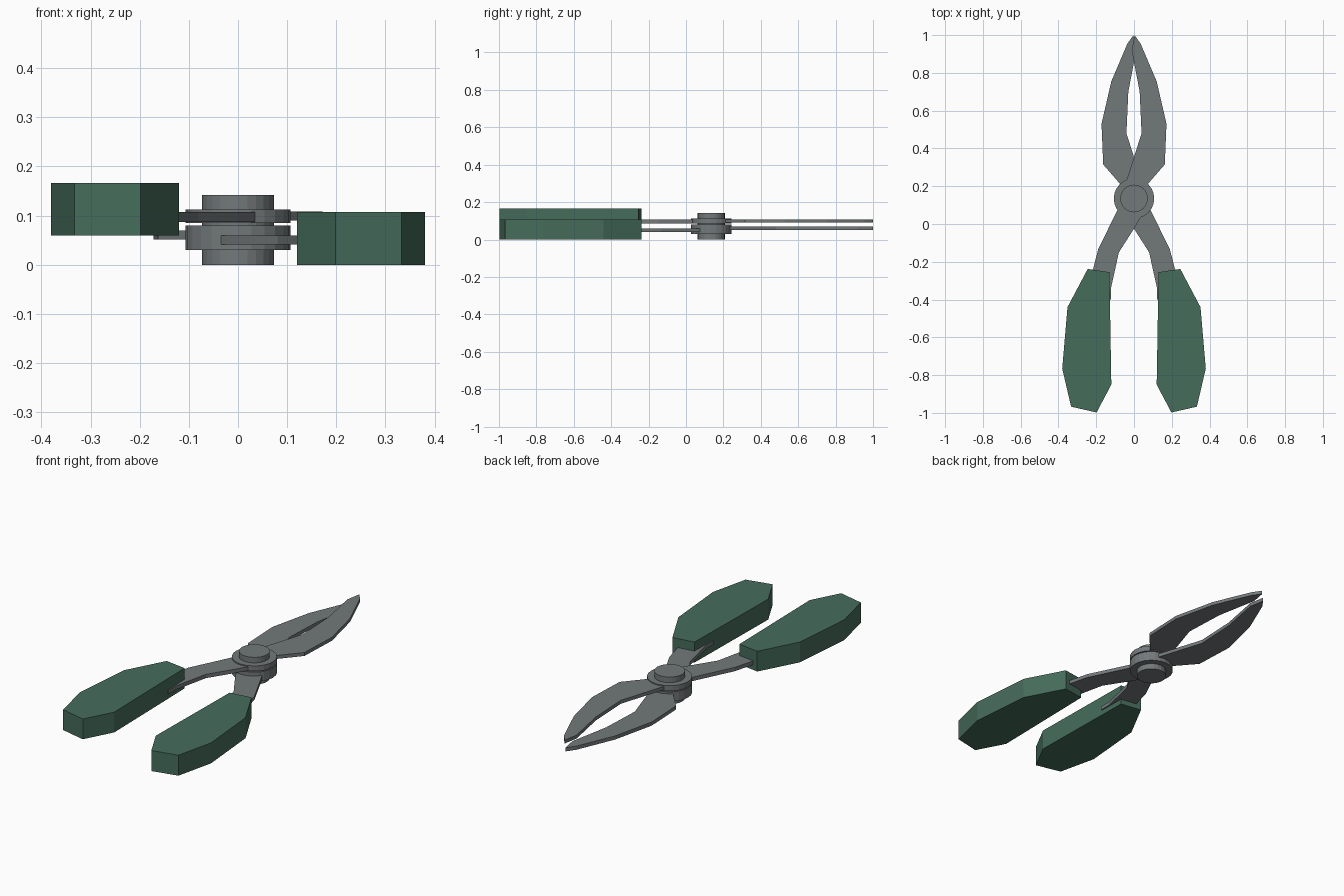
import bpy, bmesh
from math import cos, sin, pi

if "Cube" in bpy.data.objects:
    bpy.data.objects.remove(bpy.data.objects["Cube"])


def material(name, color):
    m = bpy.data.materials.new(name)
    m.diffuse_color = color
    m.use_nodes = True
    m.node_tree.nodes["Principled BSDF"].inputs["Base Color"].default_value = m.diffuse_color
    return m


steel = material("steel", (0.17, 0.19, 0.195, 1))
green = material("green_grip", (0.06, 0.15, 0.105, 1))


def prism(name, outline, z0, z1, mat, side=1):
    """Extrude a flat outline from z0 to z1; side=-1 mirrors it in x."""
    bm = bmesh.new()
    face = bm.faces.new([bm.verts.new((x * side, y, z0)) for x, y in outline])
    ext = bmesh.ops.extrude_face_region(bm, geom=[face])
    tops = [v for v in ext["geom"] if isinstance(v, bmesh.types.BMVert)]
    bmesh.ops.translate(bm, verts=tops, vec=(0, 0, z1 - z0))
    bmesh.ops.recalc_face_normals(bm, faces=bm.faces)
    mesh = bpy.data.meshes.new(name)
    bm.to_mesh(mesh)
    bm.free()
    mesh.materials.append(mat)
    ob = bpy.data.objects.new(name, mesh)
    bpy.context.collection.objects.link(ob)
    return ob


def disc(name, radius, z0, z1, sides=16):
    ring = [(radius * cos(2 * pi * i / sides), 0.135 + radius * sin(2 * pi * i / sides))
            for i in range(sides)]
    return prism(name, ring, z0, z1, steel)


# Outlines of the upper half: grip and arm on the left, jaw on the right
grip = [(-0.245, -0.238), (-0.13, -0.255), (-0.12, -0.85), (-0.198, -0.998),
        (-0.333, -0.967), (-0.38, -0.765), (-0.352, -0.44)]
arm = [(-0.085, 0.08), (-0.19, -0.135), (-0.225, -0.27), (-0.22, -0.4),
       (-0.122, -0.4), (-0.122, -0.34), (-0.08, -0.15), (0.0, -0.025),
       (0.035, 0.035), (0.065, 0.055), (0.06, 0.15), (-0.06, 0.15)]
jaw = [(-0.075, 0.2), (-0.068, 0.217), (-0.038, 0.235), (0.04, 0.48),
       (0.03, 0.70), (-0.012, 0.92), (0.003, 1.0), (0.035, 0.955),
       (0.12, 0.755), (0.172, 0.53), (0.163, 0.315), (0.072, 0.21),
       (0.085, 0.15), (-0.06, 0.13)]

# Two crossing halves: the lower one is mirrored and dropped
for level, side, grip_z, arm_z, jaw_z in (
        ("upper", 1, (0.06, 0.166), (0.087, 0.107), (0.09, 0.108)),
        ("lower", -1, (0.0, 0.107), (0.041, 0.06), (0.051, 0.07))):
    prism(level + "_grip", grip, *grip_z, green, side)
    prism(level + "_arm", arm, *arm_z, steel, side)
    prism(level + "_jaw", jaw, *jaw_z, steel, side)

# Pivot: two hub plates on a pin
disc("lower_hub", 0.107, 0.03, 0.08, 24)
disc("upper_hub", 0.107, 0.085, 0.113, 24)
disc("pivot_pin", 0.073, 0.0, 0.142, 24)
